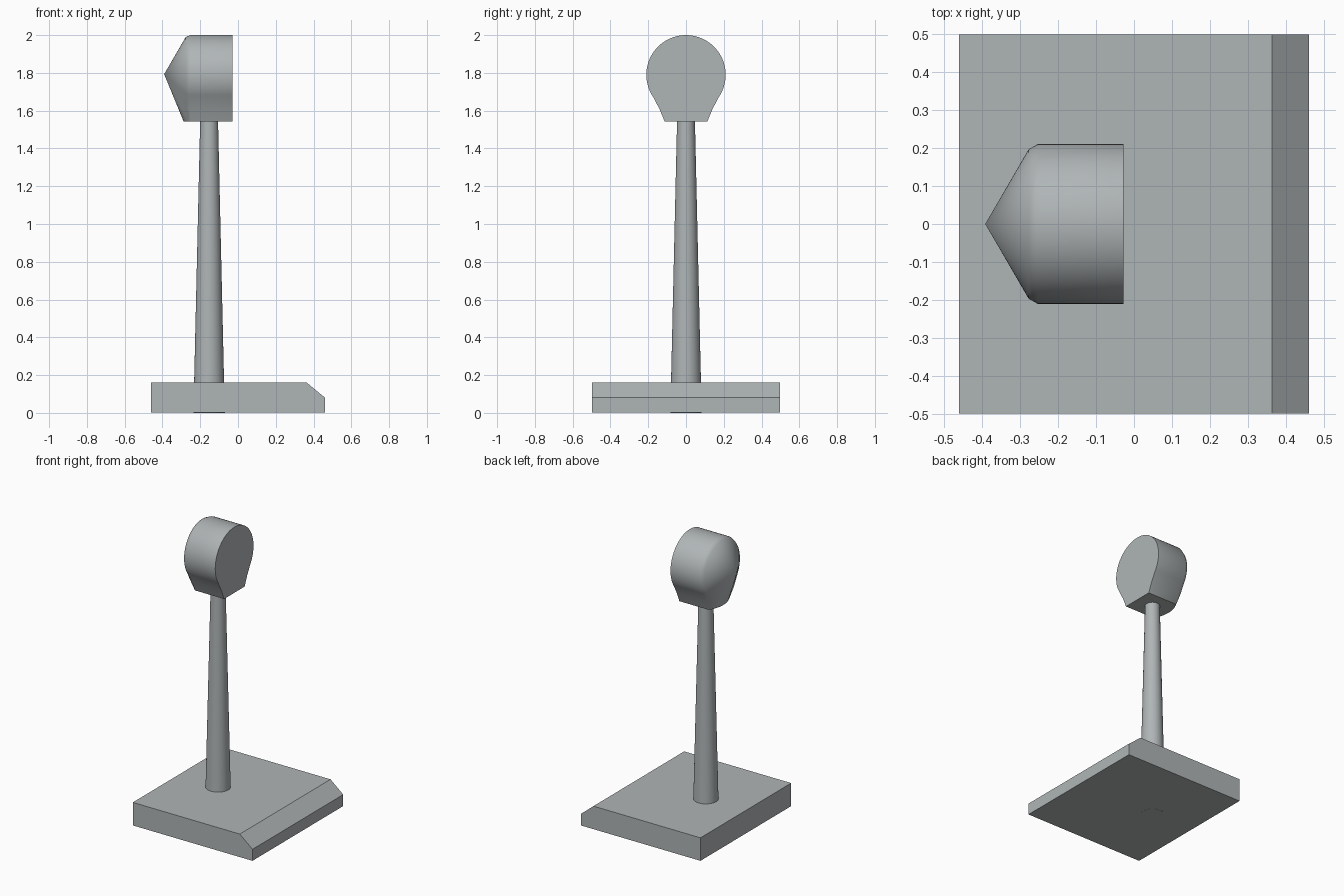
import bpy, bmesh
from math import sin, cos, radians

if "Cube" in bpy.data.objects:
    bpy.data.objects.remove(bpy.data.objects["Cube"])

grey = bpy.data.materials.new("slate_grey")
grey.diffuse_color = (0.43, 0.46, 0.468, 1)
grey.use_nodes = True
grey.node_tree.nodes["Principled BSDF"].inputs["Base Color"].default_value = grey.diffuse_color


def finish(name, bm, angle=None):
    bmesh.ops.recalc_face_normals(bm, faces=bm.faces)
    mesh = bpy.data.meshes.new(name)
    bm.to_mesh(mesh)
    bm.free()
    mesh.materials.append(grey)
    ob = bpy.data.objects.new(name, mesh)
    bpy.context.collection.objects.link(ob)
    if angle:
        bpy.ops.object.select_all(action='DESELECT')
        ob.select_set(True)
        bpy.context.view_layer.objects.active = ob
        bpy.ops.object.shade_smooth_by_angle(angle=radians(angle))
    return ob


def loft(bm, rings):
    loops = [[bm.verts.new(p) for p in ring] for ring in rings]
    for a, b in zip(loops, loops[1:]):
        n = len(a)
        for i in range(n):
            j = (i + 1) % n
            bm.faces.new((a[i], a[j], b[j], b[i]))
    return loops


# Base slab with one sloped edge
bm = bmesh.new()
profile = [(-0.46, 0.001), (0.46, 0.001), (0.46, 0.081), (0.363, 0.161), (-0.46, 0.161)]
ends = loft(bm, [[(x, y, z) for x, z in profile] for y in (-0.498, 0.498)])
for ring in ends:
    bm.faces.new(ring)
finish("base", bm)

# Tapered pole
bm = bmesh.new()
circle = [(cos(radians(a)), sin(radians(a))) for a in range(0, 360, 10)]
ends = loft(bm, [[(-0.153 + r * c, r * s, z) for c, s in circle]
                 for r, z in ((0.083, 0.0), (0.047, 1.56))])
for ring in ends:
    bm.faces.new(ring)
finish("pole", bm, 35)

# Head outline: round top, tapering neck, flat bottom
R, CZ, BOTTOM = 0.21, 1.79, 1.543
arc = [(R * cos(radians(a)), CZ + R * sin(radians(a))) for a in range(-34, 215, 4)]
flat = [(-0.113 + 0.226 * i / 8, BOTTOM) for i in range(9)]
outline = arc + [(-0.141, 1.61)] + flat + [(0.141, 1.61)]


def shoulder(y, z):
    # Inset ring at the foot of the cone; the flat bottom runs on in a curve
    if z <= BOTTOM:
        return (-0.261 - 0.027 * (1 - (y / 0.113) ** 2), y * 0.92, z)
    return (-0.277, y * 0.935, CZ + (z - CZ) * 0.95)


# Head body closed by a cone with its tip at the left
bm = bmesh.new()
rings = loft(bm, [[(-0.028, y, z) for y, z in outline],
                  [(-0.253, y, z) for y, z in outline],
                  [shoulder(y, z) for y, z in outline]])
bm.faces.new(rings[0])
tip = bm.verts.new((-0.391, 0, 1.793))
last = rings[-1]
for i, v in enumerate(last):
    bm.faces.new((v, last[(i + 1) % len(last)], tip))
finish("head", bm, 40)
